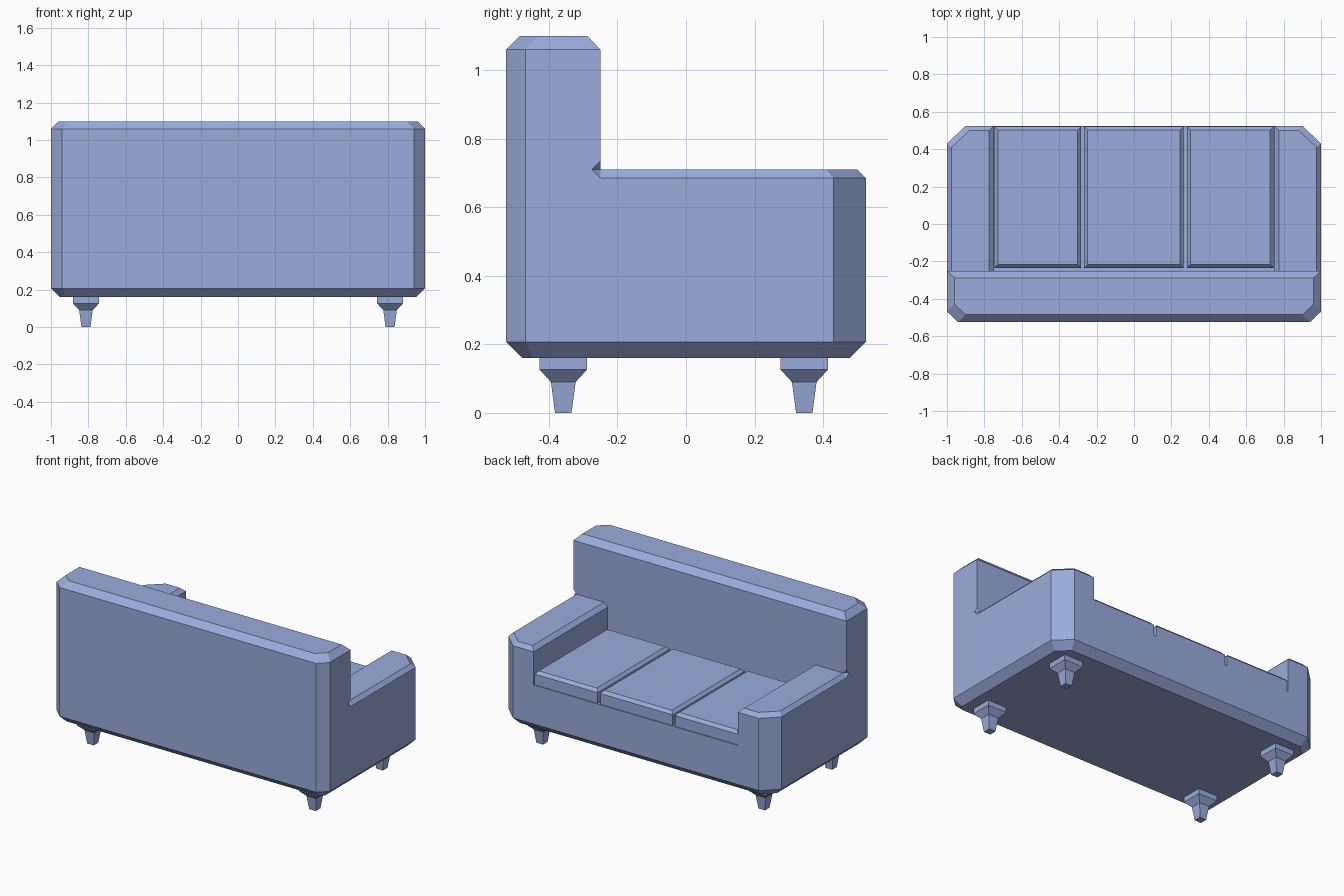
import bpy, bmesh

if "Cube" in bpy.data.objects:
    bpy.data.objects.remove(bpy.data.objects["Cube"])

blue = bpy.data.materials.new("soft blue fabric")
blue.diffuse_color = (0.328, 0.413, 0.716, 1)
blue.use_nodes = True
blue.node_tree.nodes["Principled BSDF"].inputs["Base Color"].default_value = blue.diffuse_color


def make_object(name, bm, mirror=False):
    bmesh.ops.recalc_face_normals(bm, faces=bm.faces)
    mesh = bpy.data.meshes.new(name)
    bm.to_mesh(mesh)
    bm.free()
    mesh.materials.append(blue)
    ob = bpy.data.objects.new(name, mesh)
    bpy.context.collection.objects.link(ob)
    if mirror:
        mod = ob.modifiers.new("mirror", 'MIRROR')
        mod.use_clip = True
        mod.merge_threshold = 0.0005
    return ob


def stack(name, levels, bottom=True):
    """Loft rectangles (x0, x1, y0, y1, z) from bottom to top."""
    bm = bmesh.new()
    rings = [[bm.verts.new((x, y, z)) for x, y in ((x0, y0), (x1, y0), (x1, y1), (x0, y1))]
             for x0, x1, y0, y1, z in levels]
    for lo, hi in zip(rings, rings[1:]):
        for i in range(4):
            j = (i + 1) % 4
            bm.faces.new((lo[i], lo[j], hi[j], hi[i]))
    bm.faces.new(rings[0][::-1])
    bm.faces.new(rings[-1])
    return make_object(name, bm)


# Body: right half outlined at each height, then mirrored
outlines = {
    'b': (0.16, [(0, -.477), (.92, -.477), (.952, -.447), (.952, .408), (.88, .477), (0, .477)]),
    'l': (0.207, [(0, -.525), (.94, -.525), (1, -.468), (1, .43), (.9, .525), (0, .525)]),
    's': (0.465, [(0, .525), (.749, .525), (.749, -.25), (0, -.25)]),
    'a': (0.685, [(1, -.25), (1, .43), (.9, .525), (.749, .525), (.749, -.25)]),
    't': (0.71, [(.976, -.25), (.976, .41), (.88, .5), (.775, .5), (.775, -.25)]),
    'm': (0.71, [(1, -.275)]),
    'n': (0.735, [(1, -.25)]),
    'r': (1.06, [(0, -.525), (.94, -.525), (1, -.468), (1, -.25), (0, -.25)]),
    'u': (1.10, [(0, -.485), (.9, -.485), (.96, -.43), (.96, -.288), (0, -.288)]),
}
bm = bmesh.new()
P = {f"{k}{i + 1}": bm.verts.new((x, y, z))
     for k, (z, pts) in outlines.items() for i, (x, y) in enumerate(pts)}


def face(names):
    bm.faces.new([P[n] for n in names.split()])


def strip(lo, hi, count):
    for i in range(1, count):
        face(f"{lo}{i} {lo}{i + 1} {hi}{i + 1} {hi}{i}")


strip('b', 'l', 6)                      # bottom bevel
strip('a', 't', 5)                      # arm bevel
strip('r', 'u', 5)                      # backrest bevel
for names in (
    "b1 b2 b3 b4 b5 b6",                # underside
    "l1 l2 r2 r1", "l2 l3 r3 r2",       # rear panel and its corner
    "l3 l4 a2 a1 m1 n1 r4 r3",          # side panel
    "l4 l5 a3 a2",                      # arm corner
    "l5 l6 s1 s2 a4 a3",                # seat-side panel
    "t1 t2 t3 t4 t5",                   # arm top
    "s2 s3 a5 a4", "s1 s2 s3 s4",       # inner arm, seat deck
    "s4 s3 a5 t5 t1 n1 r4 r5",          # backrest face
    "u1 u2 u3 u4 u5",                   # backrest top
    "n1 m1 t1", "m1 a1 t1",             # small notch behind the arm
):
    face(names)
make_object("sofa_body", bm, mirror=True)

# Seat cushions with bevelled tops
for name, x0, x1 in (("left", -.745, -.283), ("middle", -.266, .264), ("right", .283, .745)):
    c = 0.018
    stack(f"{name}_cushion", [
        (x0, x1, -.234, .52, .466),
        (x0, x1, -.234, .52, .537),
        (x0 + c, x1 - c, -.234 + c, .52 - c, .556)])

# Stepped, tapered legs
for side, x in (("left", -.813), ("right", .813)):
    for end, y in (("front", -.358), ("back", .345)):
        stack(f"{end}_{side}_leg", [
            (x - h, x + h, y - h, y + h, z)
            for h, z in ((.024, 0), (.036, .09), (.069, .126), (.069, .16))])
